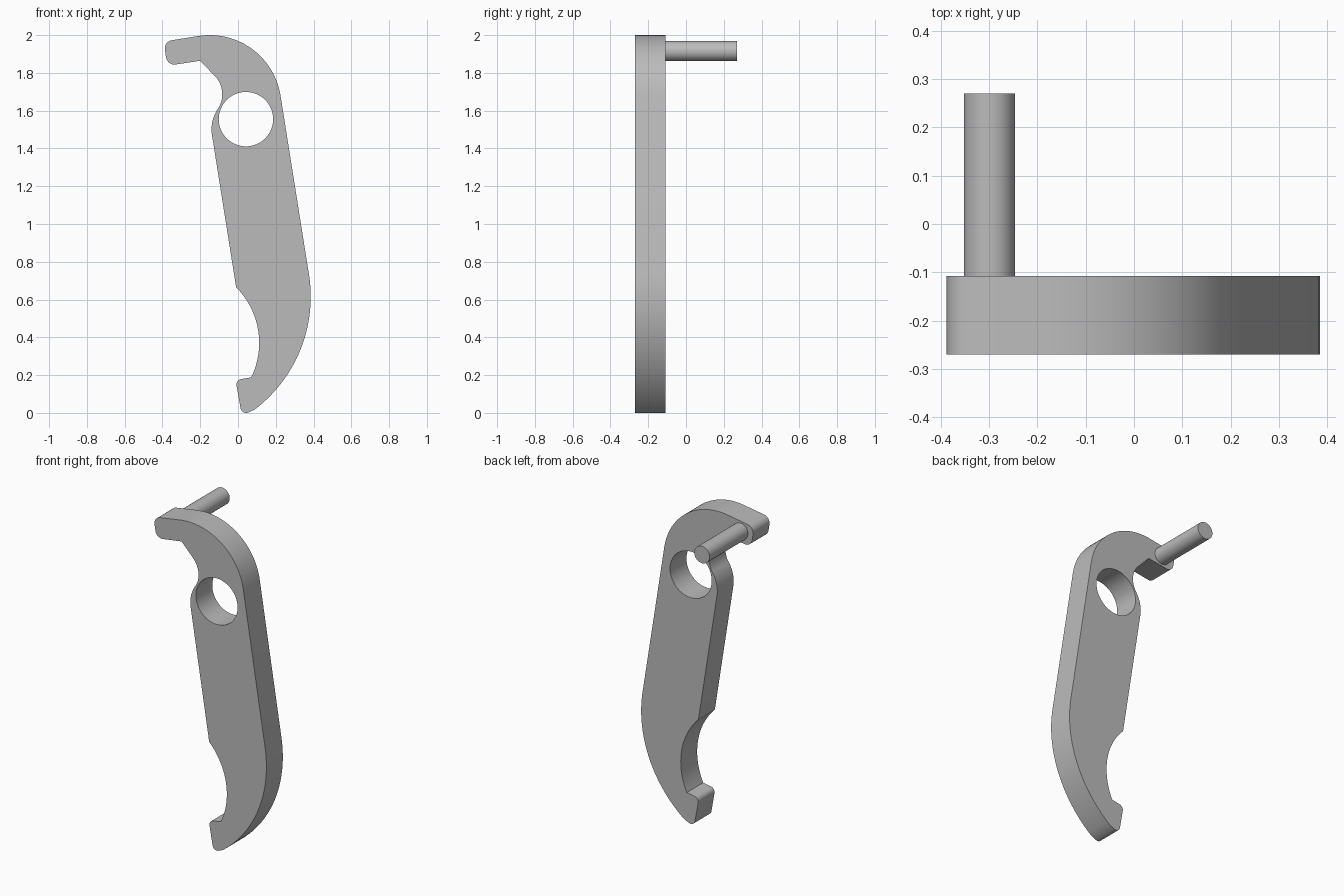
import bpy, bmesh, math
from mathutils import Vector

if "Cube" in bpy.data.objects:
    bpy.data.objects.remove(bpy.data.objects["Cube"], do_unlink=True)

FRONT, BACK, PIN_END = -0.27, -0.108, 0.27

grey = bpy.data.materials.new("plain grey")
grey.use_nodes = True
grey.diffuse_color = (0.5, 0.5, 0.5, 1)
grey.node_tree.nodes["Principled BSDF"].inputs["Base Color"].default_value = (0.5, 0.5, 0.5, 1)


def arc(center, radius, start, end, steps):
    """Points on a circle between two angles in radians."""
    c = Vector(center)
    angles = [start + (end - start) * i / steps for i in range(steps + 1)]
    return [c + radius * Vector((math.cos(a), math.sin(a))) for a in angles]


def arc_through(a, b, c, steps=16):
    """Arc from a to c passing through b."""
    a, b, c = Vector(a), Vector(b), Vector(c)
    u, v = b - a, c - a
    d = 2 * u.cross(v)
    center = a + Vector((v.y * u.length_squared - u.y * v.length_squared,
                         u.x * v.length_squared - v.x * u.length_squared)) / d
    start = math.atan2(*(a - center).yx)
    end = math.atan2(*(c - center).yx)
    if d > 0 and end < start:
        end += math.tau
    if d < 0 and end > start:
        end -= math.tau
    return arc(center, (a - center).length, start, end, steps)


def rounded(before, corner, after, radius, steps=8):
    """Fillet of a corner between two straight edges."""
    p = Vector(corner)
    u, v = (Vector(before) - p).normalized(), (Vector(after) - p).normalized()
    half = u.angle(v) / 2
    mid = (u + v).normalized()
    run, center_run = radius / math.tan(half), radius / math.sin(half)
    return arc_through(p + u * run, p + mid * (center_run - radius), p + v * run, steps)


def finish(obj):
    obj.data.materials.clear()
    obj.data.materials.append(grey)
    bpy.ops.object.select_all(action="DESELECT")
    obj.select_set(True)
    bpy.context.view_layer.objects.active = obj
    bpy.ops.object.shade_smooth_by_angle(angle=math.radians(25))


def cylinder(name, x, z, radius, y0, y1, sides):
    bpy.ops.mesh.primitive_cylinder_add(vertices=sides, radius=radius, depth=y1 - y0,
                                        location=(x, (y0 + y1) / 2, z),
                                        rotation=(math.pi / 2, 0, 0))
    obj = bpy.context.object
    obj.name = name
    return obj


# Lever outline, clockwise from the upper arm
tilt = math.atan2(0.157, 0.987)
arm_top, arm_bottom = (-0.394, 1.966), (-0.374, 1.838)
elbow = (-0.2, 1.864)
toe_top, toe_bottom = (-0.013, 0.174), (0.02, -0.012)
heel, hook = (0.085, 0.015), (0.07, 0.188)

outline = rounded(elbow, arm_bottom, arm_top, 0.045)
outline += rounded(arm_bottom, arm_top, (-0.21, 1.995), 0.045)
outline += arc((-0.15, 1.62), 0.38, math.pi / 2 + tilt, tilt, 28)
outline += arc((-0.365, 0.615), 0.75, tilt, math.radians(-53), 28)
outline += rounded(heel, toe_bottom, toe_top, 0.03)
outline += rounded(toe_bottom, toe_top, hook, 0.03)
outline += arc_through(hook, (0.112, 0.37), (-0.01, 0.665), 24)
outline += arc_through((-0.14, 1.485), (-0.131, 1.56), (-0.1, 1.62), 10)
outline += arc_through((-0.095, 1.63), (-0.084, 1.7), (-0.115, 1.775), 12)
outline.append(Vector(elbow))

# Lever plate
bm = bmesh.new()
face = bm.faces.new([bm.verts.new((p.x, FRONT, p.y)) for p in outline])
sweep = bmesh.ops.extrude_face_region(bm, geom=[face])
bmesh.ops.translate(bm, vec=(0, BACK - FRONT, 0),
                    verts=[g for g in sweep["geom"] if isinstance(g, bmesh.types.BMVert)])
bmesh.ops.recalc_face_normals(bm, faces=bm.faces)
mesh = bpy.data.meshes.new("lever_plate")
bm.to_mesh(mesh)
bm.free()
plate = bpy.data.objects.new("lever_plate", mesh)
bpy.context.collection.objects.link(plate)

# Pivot hole
cutter = cylinder("pivot_hole_cutter", 0.042, 1.555, 0.144, FRONT - 0.1, BACK + 0.1, 64)
cut = plate.modifiers.new("pivot_hole", "BOOLEAN")
cut.operation = "DIFFERENCE"
cut.solver = "EXACT"
cut.object = cutter
bpy.context.view_layer.objects.active = plate
bpy.ops.object.modifier_apply(modifier=cut.name)
bpy.data.objects.remove(cutter, do_unlink=True)
finish(plate)

# Pin on the back of the upper arm
finish(cylinder("pin", -0.299, 1.915, 0.053, BACK, PIN_END, 48))
